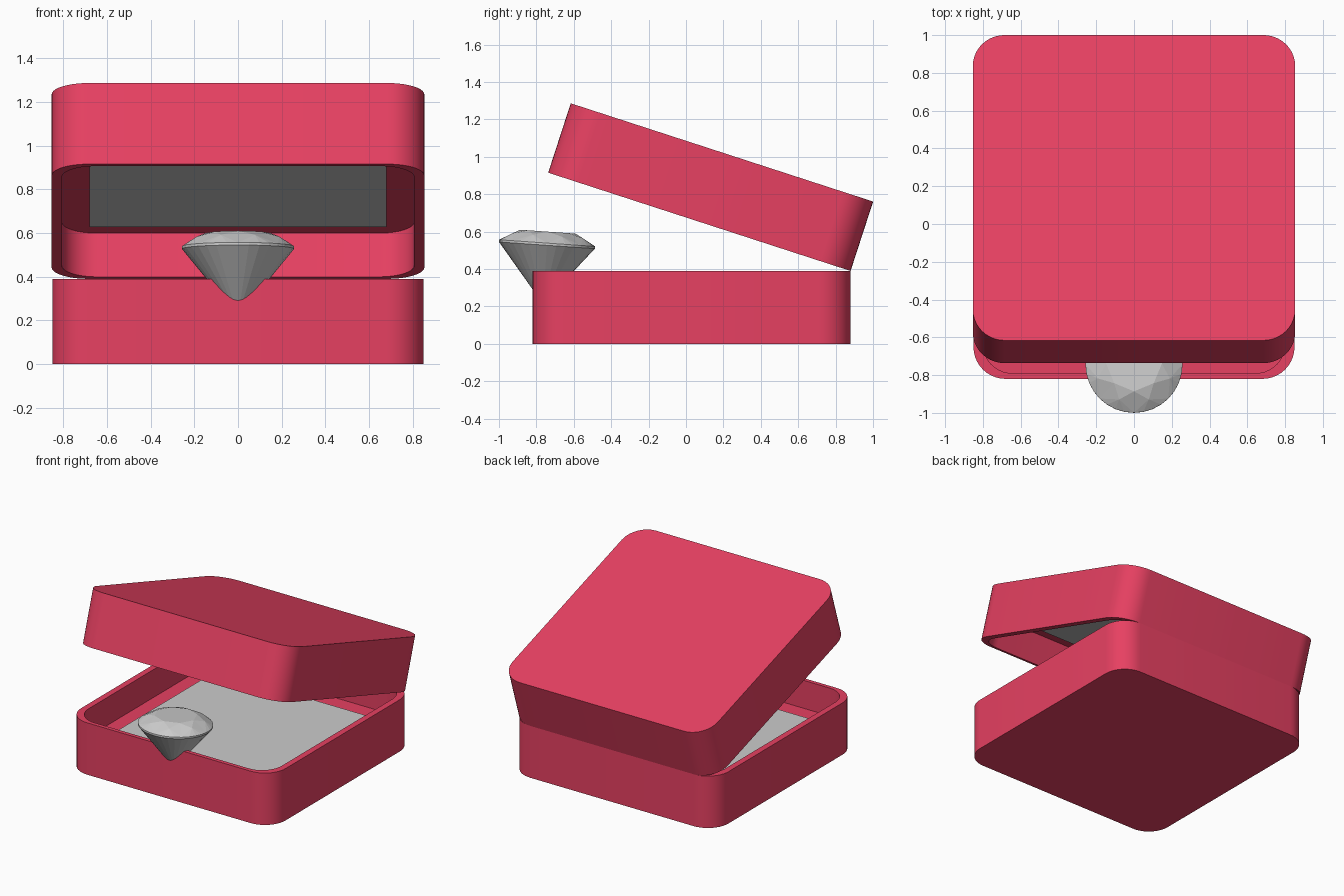
import bpy, bmesh
from math import sin, cos, pi, radians
from mathutils import Matrix

if "Cube" in bpy.data.objects:
    bpy.data.objects.remove(bpy.data.objects["Cube"])

pink = bpy.data.materials.new("pink")
pink.diffuse_color = (0.8, 0.052, 0.122, 1)
pink.use_nodes = True
pink.node_tree.nodes["Principled BSDF"].inputs["Base Color"].default_value = pink.diffuse_color

HALF, R, H, FLOOR = 0.85, 0.17, 0.39, 0.18   # box half width, corner radius, height, inner floor
HINGE_Y = 0.88


def make_object(name, bm, matrix, mat=None):
    bmesh.ops.recalc_face_normals(bm, faces=bm.faces)
    me = bpy.data.meshes.new(name)
    bm.to_mesh(me)
    bm.free()
    ob = bpy.data.objects.new(name, me)
    bpy.context.collection.objects.link(ob)
    ob.matrix_world = matrix
    if mat:
        me.materials.append(mat)
    return ob


def smooth(ob):
    bpy.ops.object.select_all(action='DESELECT')
    ob.select_set(True)
    bpy.context.view_layer.objects.active = ob
    bpy.ops.object.shade_smooth_by_angle(angle=radians(30))


def bridge(bm, a, b):
    n = len(a)
    for i in range(n):
        j = (i + 1) % n
        bm.faces.new((a[i], a[j], b[j], b[i]))


def tray(name, half_x, matrix):
    """Open rounded box: outer wall, rim, inner wall and floor."""
    outline = []
    for q, (sx, sy) in enumerate([(1, 1), (-1, 1), (-1, -1), (1, -1)]):
        for k in range(11):
            a = (q + k / 10) * pi / 2
            outline.append((sx * (half_x - R) + R * cos(a), sy * (HALF - R) + R * sin(a)))
    bm = bmesh.new()
    rings = [[bm.verts.new((x * fx, y * fy, z)) for x, y in outline]
             for fx, fy, z in [(1, 1, 0), (1, 1, H), (0.945, 0.965, H), (0.945, 0.965, FLOOR)]]
    for a, b in zip(rings, rings[1:]):
        bridge(bm, a, b)
    bm.faces.new(rings[0])
    bm.faces.new(rings[-1])
    smooth(make_object(name, bm, matrix, pink))


def pad(name, matrix):
    """Thin square cushion lying on the tray floor."""
    bm = bmesh.new()
    bmesh.ops.create_cube(bm, size=1, matrix=Matrix.Translation((0, 0, FLOOR + 0.005))
                          @ Matrix.Diagonal((1.36, 1.36, 0.02, 1)))
    make_object(name, bm, matrix)


# Base and upside-down lid swung open about the back edge
base_m = Matrix.Translation((0, HINGE_Y - HALF, 0))
lid_m = (Matrix.Translation((0, HINGE_Y, H)) @ Matrix.Rotation(radians(-18), 4, 'X')
         @ Matrix.Translation((0, -HALF, H)) @ Matrix.Rotation(pi, 4, 'Y'))
tray("box_base", HALF, base_m)
tray("box_lid", HALF + 0.003, lid_m)
pad("base_pad", base_m)
pad("lid_pad", lid_m)

# Brilliant-cut gem resting on the front rim
bm = bmesh.new()


def ring(n, r, z, offset=0.0):
    return [bm.verts.new((r * cos((i + offset) * 2 * pi / n), r * sin((i + offset) * 2 * pi / n), z))
            for i in range(n)]


table = ring(8, 0.148, 0.067)
mid = ring(8, 0.205, 0.045, 0.5)
girdle = ring(32, 0.257, 0.006)
lower = ring(32, 0.257, -0.006)
tip = bm.verts.new((0, 0, -0.32))
bm.faces.new(table)
bridge(bm, girdle, lower)
for k in range(8):
    n = (k + 1) % 8
    bm.faces.new((table[k], mid[k], table[n]))                 # star facet
    bm.faces.new((table[k], mid[k - 1], girdle[4 * k]))        # kite facet halves
    bm.faces.new((table[k], girdle[4 * k], mid[k]))
    for s in range(4):                                         # upper girdle facets
        bm.faces.new((mid[k], girdle[4 * k + s], girdle[(4 * k + s + 1) % 32]))
for i in range(32):
    bm.faces.new((lower[i], tip, lower[(i + 1) % 32]))
make_object("gem", bm, Matrix.Translation((0, -0.743, 0.533)) @ Matrix.Rotation(radians(-4), 4, 'X'))
